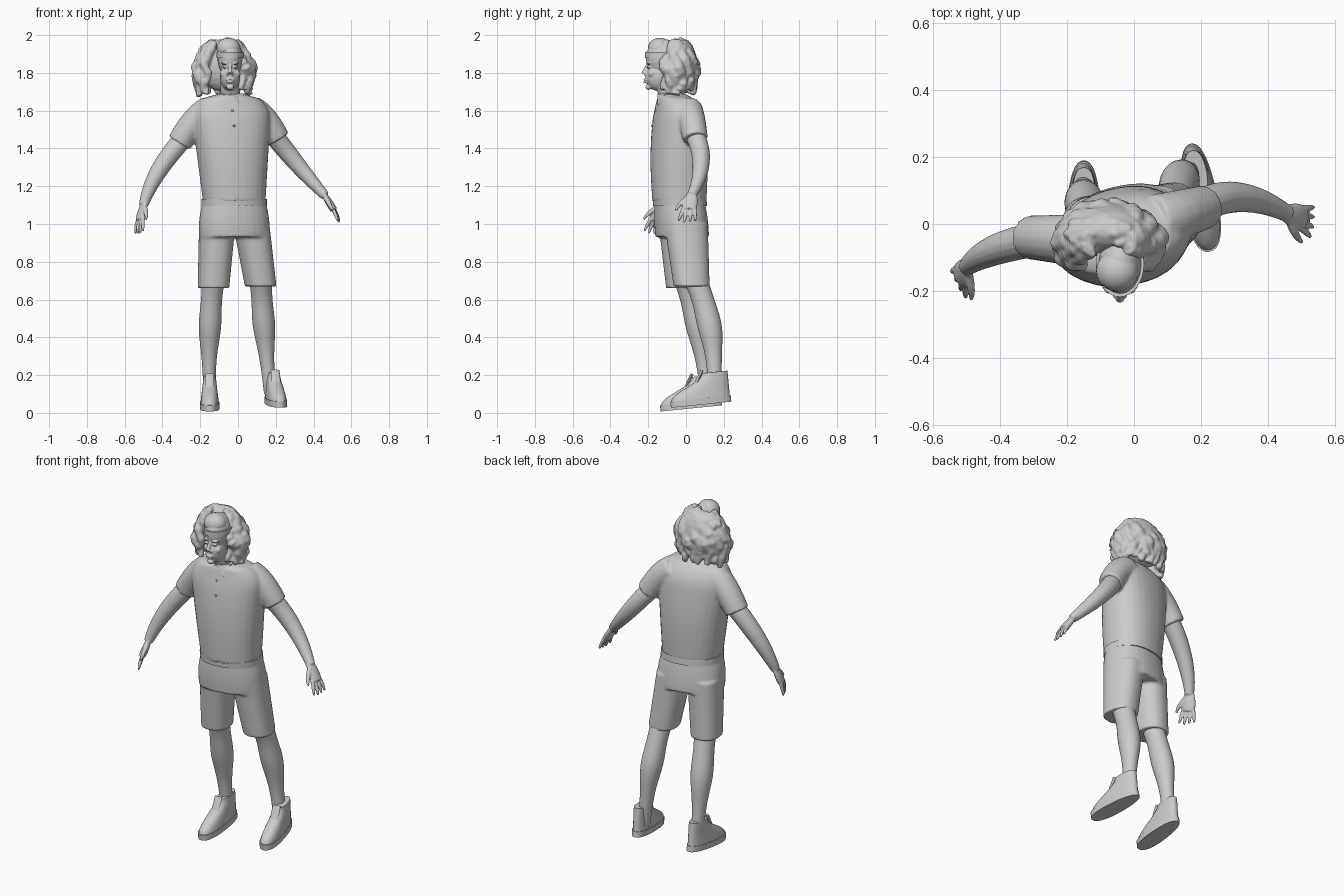
import bpy, bmesh, math, random
from mathutils import Vector, Matrix

random.seed(7)
default_cube = bpy.data.objects.get("Cube")
if default_cube:
    bpy.data.objects.remove(default_cube)

clay = bpy.data.materials.new("light_grey")
clay.use_nodes = True
clay.diffuse_color = (.6, .6, .6, 1)
clay.node_tree.nodes["Principled BSDF"].inputs["Base Color"].default_value = clay.diffuse_color


# Helpers
def steps(count):
    return [i / count for i in range(count + 1)]


def bend(start, middle, end, t):
    """Point on a smooth bend that passes through all three points."""
    control = middle * 2 - (start + end) / 2
    return start.lerp(control, t).lerp(control.lerp(end, t), t)


def ring(centre, across, along, width, depth, power=2, sides=32):
    points = []
    for i in range(sides):
        angle = math.tau * i / sides
        c, s = math.cos(angle), math.sin(angle)
        reach = (abs(c) ** power + abs(s) ** power) ** (-1 / power)
        points.append(centre + across * (c * reach * width) + along * (s * reach * depth))
    return points


def loft(bm, rings):
    loops = [[bm.verts.new(point) for point in points] for points in rings]
    for low, high in zip(loops, loops[1:]):
        for i in range(len(low)):
            bm.faces.new((low[i - 1], low[i], high[i], high[i - 1]))
    bm.faces.new(loops[0])
    bm.faces.new(loops[-1])


def stack(bm, rows, yaw=0, power=2):
    """Level rings, each given as centre, half width and half depth."""
    turn = Matrix.Rotation(yaw, 3, "Z")
    across, along = turn.col[0], turn.col[1]
    loft(bm, [ring(Vector(centre), across, along, width, depth, power) for centre, width, depth in rows])


def tube(bm, points, widths, ref=(0, 1, 0), thin=1):
    """Rings square to a path; the width lies along ref, the thickness is thinner."""
    rings = []
    for i, (point, width) in enumerate(zip(points, widths)):
        tangent = (points[min(i + 1, len(points) - 1)] - points[max(i - 1, 0)]).normalized()
        across = tangent.cross(Vector(ref)).normalized()
        rings.append(ring(point, across, across.cross(tangent), width * thin, width, sides=16))
    loft(bm, rings)


def blob(bm, centre, size):
    shape = Matrix.Translation(centre) @ Matrix.Diagonal((*size, 1))
    bmesh.ops.create_uvsphere(bm, u_segments=20, v_segments=12, radius=1, matrix=shape)


def finish(name, bm, voxel=None):
    """Make the object; a voxel size fuses its overlapping pieces into one skin."""
    bmesh.ops.recalc_face_normals(bm, faces=bm.faces)
    mesh = bpy.data.meshes.new(name)
    bm.to_mesh(mesh)
    bm.free()
    mesh.materials.append(clay)
    part = bpy.data.objects.new(name, mesh)
    bpy.context.collection.objects.link(part)
    bpy.ops.object.select_all(action="DESELECT")
    bpy.context.view_layer.objects.active = part
    part.select_set(True)
    bpy.ops.object.shade_smooth_by_angle(angle=math.radians(40))
    if voxel:
        fuse = part.modifiers.new("fuse", "REMESH")
        fuse.mode, fuse.voxel_size, fuse.use_smooth_shade = "VOXEL", voxel, True
        soften = part.modifiers.new("soften", "SMOOTH")
        soften.factor, soften.iterations = .5, 3


# Joints of the pose
YAW = .2
RIGHT = dict(shoulder=(-.15, -.05, 1.6), cuff=(-.31, -.04, 1.43), elbow=(-.42, -.08, 1.28),
             wrist=(-.5, -.13, 1.1), aim=(-.2, -.35, -.9), thumb=(.5, -.9, .2), curl=-.01,
             hip=(-.11, -.03, 1), hem=(-.13, -.01, .66), knee=(-.13, 0, .7),
             calf=(-.15, .07, .42), ankle=(-.15, .11, .1), heel=(-.15, .19, .04), turn=0)
LEFT = dict(shoulder=(.07, .01, 1.6), cuff=(.21, .05, 1.45), elbow=(.31, .08, 1.32),
            wrist=(.46, .03, 1.15), aim=(.5, -.15, -.8), thumb=(-.15, -1, .1), curl=.01,
            hip=(.07, 0, 1), hem=(.12, .03, .67), knee=(.12, .05, .7),
            calf=(.14, .13, .43), ankle=(.17, .15, .1), heel=(.17, .24, .06), turn=.17)
SIDES = {side: {joint: Vector(at) if isinstance(at, tuple) else at for joint, at in pose.items()}
         for side, pose in (("right", RIGHT), ("left", LEFT))}


# Shirt: the trunk widens to the shoulders, then rounds in to the neck
def trunk_row(t):
    rounding = math.sqrt(1 - max(0, 4 * t - 3) ** 2)
    width = .165 + .055 * t
    depth = .14 - .03 * t + .02 * math.sin(math.pi * t)
    neck = .06
    centre = hem_centre.lerp(neck_centre, t)
    centre.y -= .03 * max(0, 4 * t - 3) ** 3
    return centre, neck + (width - neck) * rounding, neck + (depth - neck) * rounding


hem_centre, neck_centre = Vector((-.02, -.035, 1.12)), Vector((-.04, -.04, 1.69))
bm = bmesh.new()
stack(bm, [trunk_row(t) for t in steps(24)], YAW, 2.3)
for pose in SIDES.values():
    middle = pose["shoulder"].lerp(pose["cuff"], .5) + Vector((0, 0, .025))
    tube(bm, [bend(pose["shoulder"], middle, pose["cuff"], t) for t in steps(6)],
         [.08 - .014 * t for t in steps(6)])
finish("shirt", bm, .008)

# Folded collar with two points
collar = Vector((-.04, -.08, 1.69))
bm = bmesh.new()
stack(bm, [(collar + Vector((0, .01 * t, -.04 * t)), .065 + .023 * t, .06 + .02 * t) for t in steps(3)], YAW)
for side in (-1, 1):
    corners = [collar + Vector((side * x, y, z))
               for x, y, z in ((0, -.07, 0), (.07, -.03, 0), (.05, -.07, -.06))]
    hull = [bm.verts.new(corner + Vector((0, back, 0))) for corner in corners for back in (0, .03)]
    bmesh.ops.convex_hull(bm, input=hull)
finish("collar", bm)

bm = bmesh.new()
for button in ((-.03, -.16, 1.6), (-.02, -.18, 1.52)):
    blob(bm, button, [.006] * 3)
finish("buttons", bm)

# Shorts
waist, crotch = Vector((-.02, -.035, 1.15)), Vector((-.02, -.02, .93))
bm = bmesh.new()
stack(bm, [(waist.lerp(crotch, t), .158 + .03 * math.sin(2 * t), .125 + .013 * math.sin(2 * t))
           for t in steps(8)], YAW, 2.3)
for pose in SIDES.values():
    stack(bm, [(pose["hip"].lerp(pose["hem"], t), .094 - .012 * t, .115 - .02 * t)
               for t in steps(8)], YAW, 2.3)
finish("shorts", bm, .008)

bm = bmesh.new()
stack(bm, [(waist.lerp(crotch, t), .172, .139) for t in (.08, .25)], YAW, 2.3)
finish("waistband", bm)


# Bare legs with a calf swelling
def leg_width(t):
    return .032 + .028 * (1 - t) ** 1.3 + .014 * math.exp(-((t - .45) / .2) ** 2)


for side, pose in SIDES.items():
    bm = bmesh.new()
    stack(bm, [(bend(pose["knee"], pose["calf"], pose["ankle"], t), leg_width(t), leg_width(t) * 1.1)
               for t in steps(20)])
    finish(side + "_leg", bm)

# Arms and hands
for side, pose in SIDES.items():
    bm = bmesh.new()
    wrist, aim = pose["wrist"], pose["aim"].normalized()
    thumb = (pose["thumb"] - aim * pose["thumb"].dot(aim)).normalized()
    palm_normal = aim.cross(thumb)
    inside_cuff = pose["cuff"].lerp(pose["shoulder"], .2)
    tube(bm, [bend(inside_cuff, pose["elbow"], wrist, t) for t in steps(12)],
         [.052 - .027 * t * t for t in steps(12)])
    tube(bm, [wrist + aim * (.11 * t - .02) for t in steps(6)],
         [.024 + .016 * math.sin(2.2 * t) for t in steps(6)], thumb, .5)
    # Four fingers, spread and curled
    for finger in range(4):
        offset = finger - 1.5
        root = wrist + aim * .08 + thumb * offset * .02
        reach = (aim + thumb * offset * .13) * (.085 - .007 * abs(offset - .5))
        tube(bm, [root + reach * t + palm_normal * pose["curl"] * t * t for t in steps(5)],
             [.01 - .005 * t ** 4 for t in steps(5)], thumb)
    thumb_root, thumb_tip = wrist + aim * .01 + thumb * .01, wrist + aim * .1 + thumb * .07
    thumb_bend = thumb_root.lerp(thumb_tip, .5) + thumb * .01
    tube(bm, [bend(thumb_root, thumb_bend, thumb_tip, t) for t in steps(5)],
         [.014 - .008 * t * t for t in steps(5)], palm_normal)
    finish(side + "_arm", bm, .0045)


# Shoes: built with the heel at the origin and the toe toward -y
def shoe_row(t):
    reach = .068 + .045 * (1 + math.cos(math.pi * t))
    return (0, -.005 - reach, .03 + .135 * t), .057 - .017 * t, reach


sole_rows = [((0, -.163, height), .06, .163) for height in (0, .033)]
for side, pose in SIDES.items():
    place = (Matrix.Translation(pose["heel"]) @ Matrix.Rotation(pose["turn"], 4, "Z")
             @ Matrix.Rotation(.1, 4, "X"))
    for part, rows in (("sole", sole_rows), ("shoe", [shoe_row(t) for t in steps(10)])):
        bm = bmesh.new()
        stack(bm, rows, 0, 2.4)
        for vert in bm.verts:  # broad at the ball, narrow at the heel
            vert.co.x *= .85 - .5 * (vert.co.y + .163)
        if part == "shoe":
            low, high = Vector((0, -.19, .1)), Vector((0, -.14, .18))
            tube(bm, [low.lerp(high, t) for t in steps(3)], [.008] * 4, thin=3)
        bm.transform(place)
        finish(f"{side}_{part}", bm)

# Head: skull, jaw and neck, with features mirrored about the nose
face = Vector((-.042, -.2, 1.8))
bm = bmesh.new()
blob(bm, face + Vector((0, .08, .08)), (.067, .093, .1))
blob(bm, face + Vector((0, .05, -.02)), (.054, .066, .075))
neck_base, neck_top = Vector((-.04, -.07, 1.64)), Vector((-.042, -.12, 1.76))
tube(bm, [neck_base.lerp(neck_top, t) for t in steps(4)], [.055 - .005 * t for t in steps(4)])
bridge, nose_tip = face + Vector((0, -.005, .04)), face + Vector((0, -.025, -.004))
tube(bm, [bridge.lerp(nose_tip, t) for t in steps(4)], [.008 + .005 * t for t in steps(4)])
for height, lip in ((-.036, .024), (-.048, .021)):
    blob(bm, face + Vector((0, -.01, height)), (lip, .015, .007))
blob(bm, face + Vector((0, .002, -.076)), (.02, .016, .014))
for side in (-1, 1):
    for x, y, z, size in ((.013, -.013, -.007, (.009, .01, .008)),  # nostril
                          (.028, .003, .05, (.02, .012, .006)),     # brow
                          (.027, .004, .03, (.014, .012, .007)),    # eye
                          (.035, .02, -.005, (.02, .02, .02))):     # cheek
        blob(bm, face + Vector((side * x, y, z)), size)
finish("head", bm, .0035)

bm = bmesh.new()
stack(bm, [(face + Vector((0, .08, height)), .072, .098) for height in (.08, .11)])
finish("headband", bm)
bm = bmesh.new()
blob(bm, (-.05, -.14, 1.93), (.064, .062, .056))
finish("front_hair", bm)

# Loose wavy hair: locks fall around the head and leave the face free
bm = bmesh.new()
crown = Vector((-.075, -.05, 1.97))
blob(bm, crown + Vector((0, .03, -.13)), (.13, .08, .14))
for turn in steps(30):
    angle = -math.pi / 2 + .8 + (math.tau - 1.6) * turn
    phase, drop = random.uniform(0, math.tau), random.uniform(.25, .3)
    lock, widths = [], []
    for t in steps(11):
        out = .42 + .56 * math.sin(min(2.2 * t, 1.5)) - .2 * max(0, t - .5) + .07 * math.sin(13 * t + phase)
        swing = angle + .13 * math.sin(9 * t + phase)
        lock.append(crown + Vector((.15 * out * math.cos(swing), .1 * out * math.sin(swing), -drop * t)))
        widths.append((.014 + .014 * math.sin(math.pi * t)) * random.uniform(.7, 1.25))
    tube(bm, lock, widths, (.3, .9, .3))
for curl in range(26):
    angle, far = random.uniform(-.4, math.pi + .4), random.uniform(.2, 1)
    size = random.uniform(.014, .026)
    blob(bm, crown + Vector((.13 * far * math.cos(angle), .09 * far * math.sin(angle), -.06 * far * far)),
         (size, size * .8, size))
finish("hair", bm, .006)
